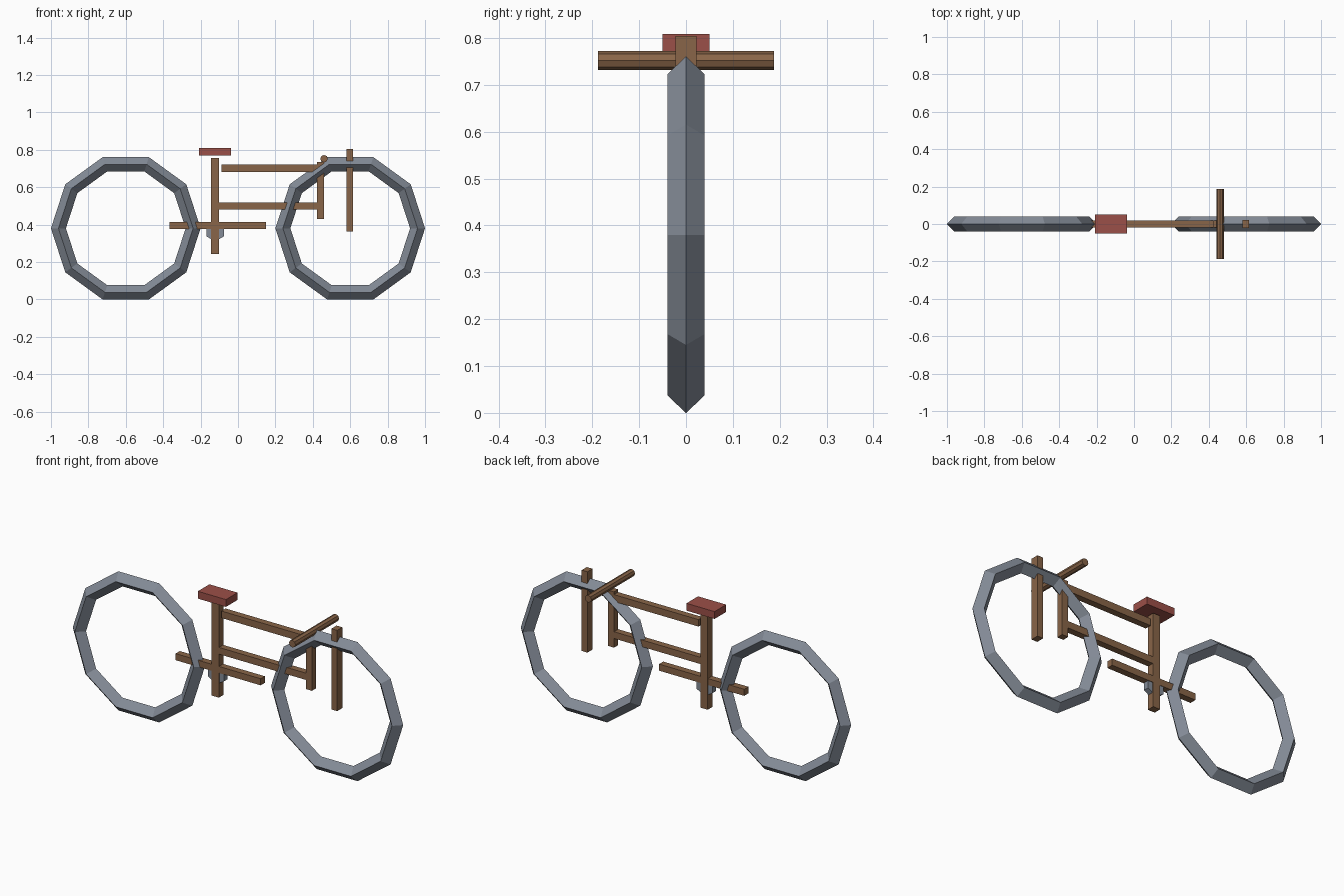
import bpy
from math import pi

if "Cube" in bpy.data.objects:
    bpy.data.objects.remove(bpy.data.objects["Cube"])


def material(name, rgb):
    m = bpy.data.materials.new(name)
    m.diffuse_color = (*rgb, 1)
    m.use_nodes = True
    m.node_tree.nodes["Principled BSDF"].inputs["Base Color"].default_value = m.diffuse_color
    return m


GREY = material("blue grey", (0.23, 0.26, 0.31))
BROWN = material("brown", (0.25, 0.13, 0.065))
RED = material("dull red", (0.33, 0.08, 0.065))


def finish(name, mat):
    ob = bpy.context.object
    ob.name = name
    ob.data.materials.append(mat)
    return ob


def box(name, x0, x1, z0, z1, half_y, mat=BROWN):
    bpy.ops.mesh.primitive_cube_add(size=1, location=((x0 + x1) / 2, 0, (z0 + z1) / 2))
    ob = finish(name, mat)
    ob.scale = (x1 - x0, 2 * half_y, z1 - z0)


def rod(name, x, z, radius, length, sides, mat):
    bpy.ops.mesh.primitive_cylinder_add(vertices=sides, radius=radius, depth=length,
                                        location=(x, 0, z), rotation=(pi / 2, 0, 0))
    finish(name, mat)


# Wheels: ten-sided rings with a diamond section
for name, x in (("rear_wheel", -0.6), ("front_wheel", 0.6)):
    bpy.ops.mesh.primitive_torus_add(major_segments=10, minor_segments=4,
                                     major_radius=0.36, minor_radius=0.04,
                                     location=(x, 0, 0.38), rotation=(pi / 2, 0, 0))
    finish(name, GREY)

# Frame bars
box("seat_tube", -0.145, -0.102, 0.243, 0.755, 0.02)
box("top_tube", -0.088, 0.445, 0.682, 0.72, 0.018)
box("middle_tube", -0.11, 0.445, 0.48, 0.517, 0.018)
box("chain_stay", -0.365, 0.15, 0.377, 0.413, 0.018)
box("head_tube", 0.423, 0.46, 0.43, 0.735, 0.018)
box("front_fork", 0.581, 0.616, 0.362, 0.804, 0.022)

# Saddle
box("seat", -0.208, -0.038, 0.768, 0.808, 0.05, RED)

# Handlebar and crank hub
rod("handlebar", 0.46, 0.752, 0.02, 0.376, 8, BROWN)
rod("crank_hub", -0.122, 0.365, 0.055, 0.03, 6, GREY)
